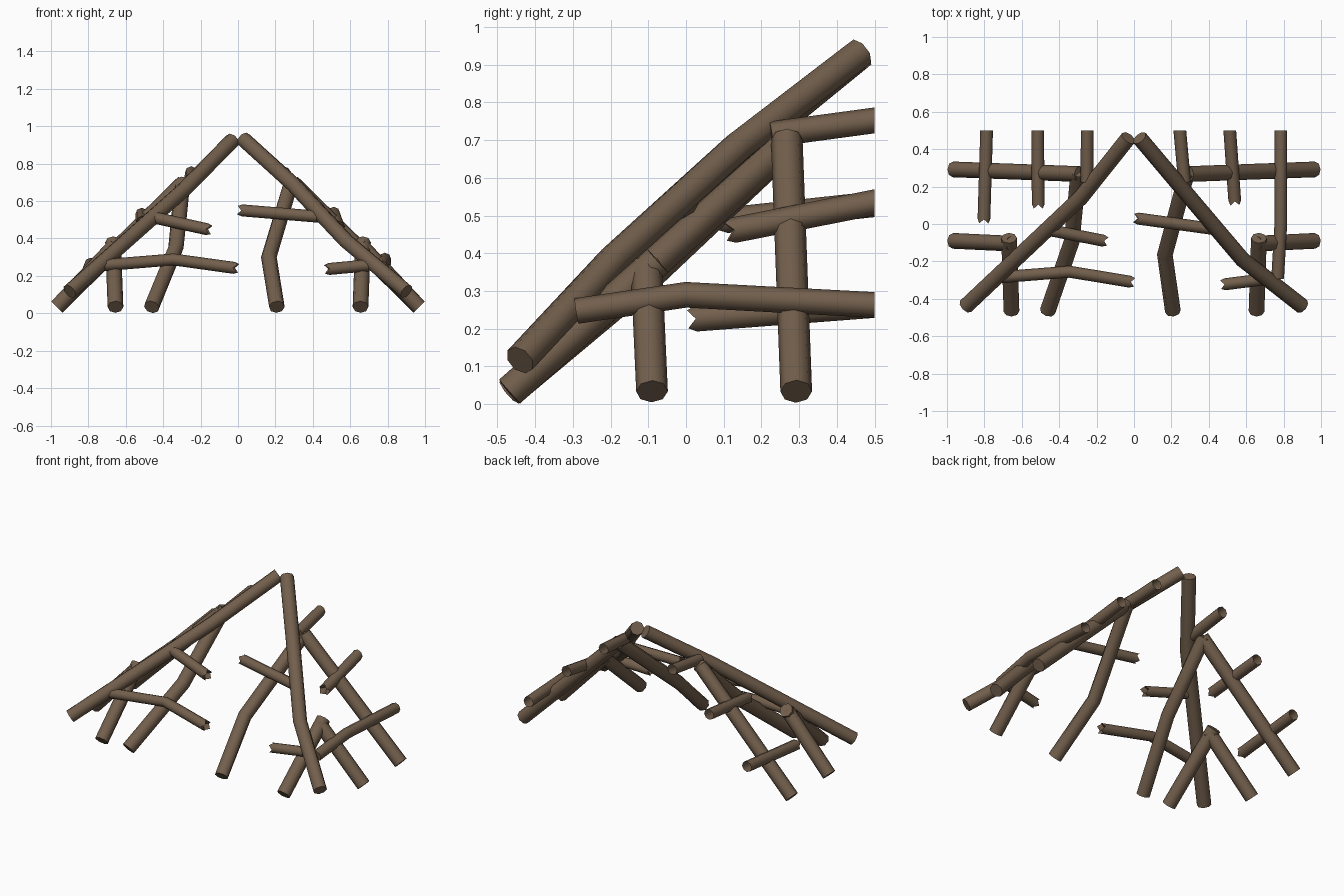
import bpy, bmesh, math
from mathutils import Vector

if "Cube" in bpy.data.objects:
    bpy.data.objects.remove(bpy.data.objects["Cube"])

wood = bpy.data.materials.new("weathered brown wood")
wood.diffuse_color = (0.17, 0.115, 0.073, 1)
wood.use_nodes = True
wood.node_tree.nodes["Principled BSDF"].inputs["Base Color"].default_value = wood.diffuse_color
SIDES = 8


def log(name, pts, r, start="cap", end="cap"):
    """Eight-sided timber along a path. Ends: cap, jag (splintered) or cut (sawn flat at the back plane)."""
    pts = [Vector(p) for p in pts]
    n = len(pts)
    bm = bmesh.new()
    rings = []
    for i, p in enumerate(pts):
        d = (pts[min(i + 1, n - 1)] - pts[max(i - 1, 0)]).normalized()
        if 0 < i < n - 1:
            d = ((pts[i + 1] - p).normalized() + (p - pts[i - 1]).normalized()).normalized()
        side = d.cross(Vector((0, 0, 1))).normalized()
        up = side.cross(d)
        style = start if i == 0 else end if i == n - 1 else ""
        inward = d if i == 0 else -d
        ring = []
        for k in range(SIDES):
            a = 2 * math.pi * k / SIDES
            v = p + side * r * math.cos(a) + up * r * math.sin(a)
            if style == "jag" and k % 2 == 0:
                v += inward * 0.022
            if style == "cut":
                v += d * ((0.5 - v.y) / d.y)
            ring.append(bm.verts.new(v))
        rings.append(ring)
        if style == "cap":
            bm.faces.new(ring)
        elif style == "jag":
            hub = bm.verts.new(p + inward * 0.04)
            for k in range(SIDES):
                bm.faces.new((ring[k], ring[(k + 1) % SIDES], hub))
    for a, b in zip(rings, rings[1:]):
        for k in range(SIDES):
            j = (k + 1) % SIDES
            bm.faces.new((a[k], a[j], b[j], b[k]))
    bmesh.ops.recalc_face_normals(bm, faces=bm.faces)
    me = bpy.data.meshes.new(name)
    bm.to_mesh(me)
    bm.free()
    me.materials.append(wood)
    ob = bpy.data.objects.new(name, me)
    bpy.context.collection.objects.link(ob)
    bpy.context.view_layer.objects.active = ob
    ob.select_set(True)
    bpy.ops.object.shade_smooth_by_angle(angle=math.radians(50))
    ob.select_set(False)


R, B = 0.042, 0.034

# Hip beams meeting at the peak
log("hip_beam_left", [(-0.03, 0.46, 0.925), (-0.285, 0.14, 0.665), (-0.90, -0.44, 0.117)], R)
log("hip_beam_right", [(0.03, 0.46, 0.93), (0.30, 0.14, 0.685), (0.58, -0.19, 0.385), (0.90, -0.44, 0.117)], R)

# Rafters on the two sides
for s, side in ((-1, "left"), (1, "right")):
    log("side_rafter_high_" + side, [(s * 0.968, 0.292, 0.034), (s * 0.29, 0.267, 0.70)], R)
    log("side_rafter_low_" + side, [(s * 0.968, -0.09, 0.034), (s * 0.655, -0.105, 0.365)], R)
    log("front_rafter_short_" + side, [(s * 0.655, -0.467, 0.034), (s * 0.668, -0.075, 0.38)], R)

# Long bent front rafters
log("front_rafter_long_left", [(-0.462, -0.467, 0.034), (-0.332, -0.09, 0.35), (-0.297, 0.28, 0.70)], R)
log("front_rafter_long_right", [(0.208, -0.467, 0.034), (0.165, -0.165, 0.30), (0.285, 0.28, 0.70)], R)

# Broken battens across the front
log("front_batten_low_left", [(-0.72, -0.285, 0.257), (-0.345, -0.255, 0.288), (0.0, -0.312, 0.24)], B - 0.002, end="jag")
log("front_batten_high_left", [(-0.44, -0.035, 0.51), (-0.145, -0.093, 0.445)], B - 0.002, end="jag")
log("front_batten_high_right", [(0.0, 0.032, 0.552), (0.45, -0.03, 0.515)], B - 0.002, start="jag")
log("front_batten_low_right", [(0.465, -0.325, 0.235), (0.70, -0.295, 0.257)], B - 0.002, start="jag")

# Battens along the sides, sawn off at the back
log("side_batten_low_right", [(0.768, -0.29, 0.247), (0.785, 0.0, 0.29), (0.785, 0.5, 0.263)], B, end="cut")
log("side_batten_mid_right", [(0.54, 0.105, 0.457), (0.512, 0.5, 0.535)], B, "jag", "cut")
log("side_batten_top_right", [(0.27, 0.225, 0.715), (0.245, 0.5, 0.752)], B, end="cut")
log("side_batten_low_left", [(-0.803, 0.005, 0.225), (-0.788, 0.5, 0.263)], B, "jag", "cut")
log("side_batten_mid_left", [(-0.512, 0.085, 0.485), (-0.515, 0.5, 0.53)], B, "jag", "cut")
log("side_batten_top_left", [(-0.252, 0.225, 0.715), (-0.25, 0.5, 0.752)], B, end="cut")
